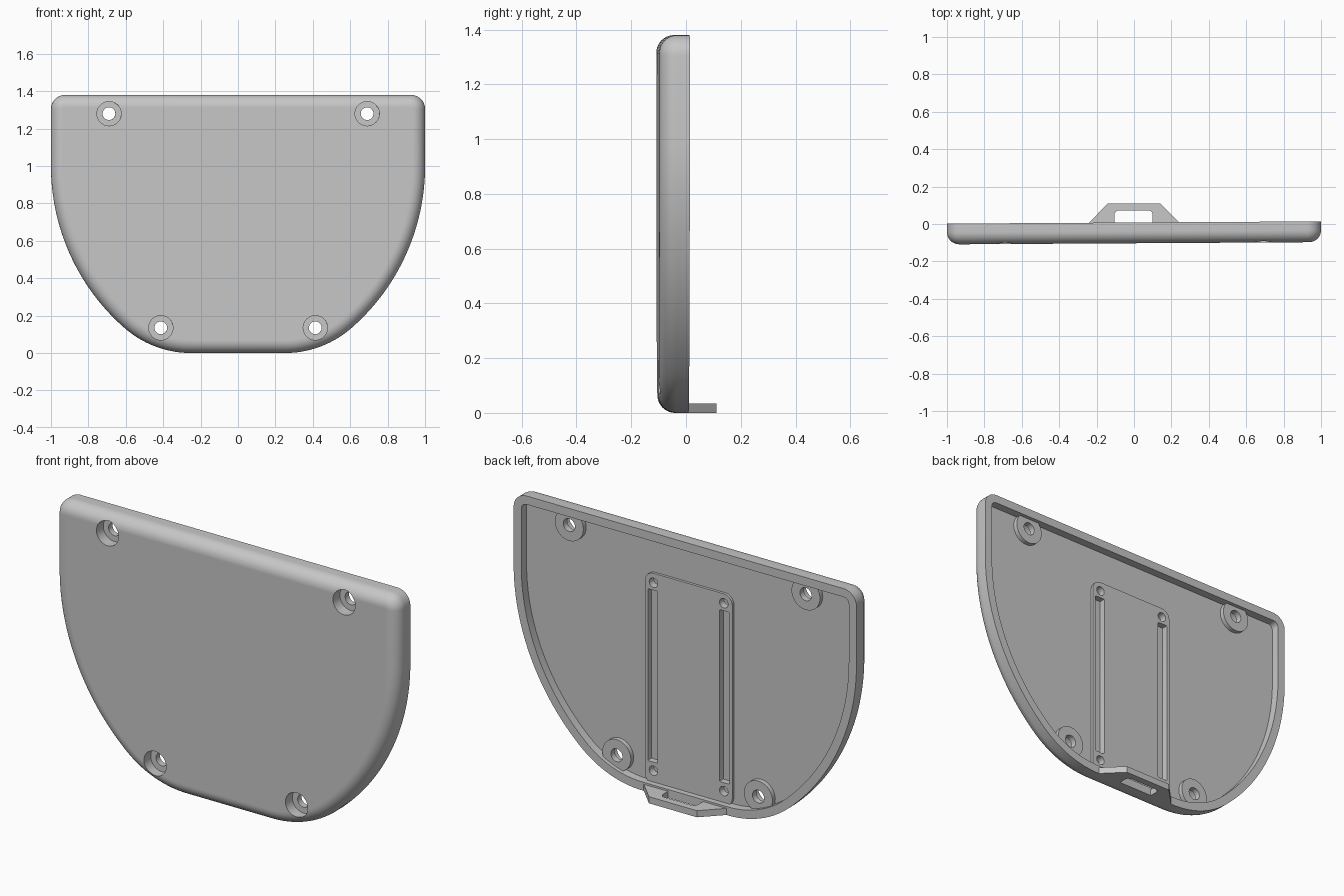
import bpy
import bmesh
from math import sin, cos, pi, atan2, radians

cube = bpy.data.objects.get("Cube")
if cube:
    bpy.data.objects.remove(cube, do_unlink=True)

FRONT, BACK, FLOOR = -0.103, 0.008, -0.036
FILLET = 0.065
TILT = 0.006

grey = bpy.data.materials.new("plain grey")
grey.use_nodes = True
grey.diffuse_color = (0.57, 0.57, 0.57, 1)
for node in grey.node_tree.nodes:
    if node.type == 'BSDF_PRINCIPLED':
        node.inputs["Base Color"].default_value = (0.57, 0.57, 0.57, 1)


def arc(cx, cy, r, a0, a1, n):
    return [(cx + r * cos(a0 + (a1 - a0) * i / n),
             cy + r * sin(a0 + (a1 - a0) * i / n)) for i in range(n + 1)]


def rounded_rect(x0, x1, y0, y1, r, n=6):
    pts = []
    for k, (cx, cy) in enumerate([(x1 - r, y1 - r), (x0 + r, y1 - r),
                                  (x0 + r, y0 + r), (x1 - r, y0 + r)]):
        pts += arc(cx, cy, r, k * pi / 2, (k + 1) * pi / 2, n)
    return pts


def circle(cx, cy, r, n=40):
    return arc(cx, cy, r, 0, 2 * pi, n)[:-1]


def loft(name, rings):
    """Skin a stack of equal-length rings and cap both ends."""
    bm = bmesh.new()
    loops = [[bm.verts.new(p) for p in ring] for ring in rings]
    for a, b in zip(loops, loops[1:]):
        for i in range(len(a)):
            j = (i + 1) % len(a)
            bm.faces.new((a[i], a[j], b[j], b[i]))
    bm.faces.new(loops[0])
    bm.faces.new(loops[-1])
    bmesh.ops.recalc_face_normals(bm, faces=bm.faces[:])
    mesh = bpy.data.meshes.new(name)
    bm.to_mesh(mesh)
    bm.free()
    mesh.materials.append(grey)
    obj = bpy.data.objects.new(name, mesh)
    bpy.context.collection.objects.link(obj)
    return obj


def prism_y(name, pts, y0, y1):
    return loft(name, [[(x, y, z) for x, z in pts] for y in (y0, y1)])


def prism_z(name, pts, z0, z1):
    return loft(name, [[(x, y, z) for x, y in pts] for z in (z0, z1)])


def boolean(obj, tool, operation):
    tool.hide_render = True
    mod = obj.modifiers.new("bool", 'BOOLEAN')
    mod.operation = operation
    mod.solver = 'EXACT'
    mod.object = tool
    bpy.context.view_layer.objects.active = obj
    bpy.ops.object.modifier_apply(modifier=mod.name)
    bpy.data.objects.remove(tool, do_unlink=True)


def finish(obj):
    bpy.ops.object.select_all(action='DESELECT')
    obj.select_set(True)
    bpy.context.view_layer.objects.active = obj
    bpy.ops.object.shade_smooth_by_angle(angle=radians(30))
    obj.rotation_euler.z = TILT


def outline(d):
    """Shield outline, moved inwards by d."""
    small, big, corner = 0.5417, 1.15, 0.075
    turn = atan2(small - 1, 0.4)
    half = arc(0.25, small, small - d, -pi / 2, turn, 14)
    half += arc(-0.15, 1, big - d, turn, 0, 32)[1:]
    half += arc(1 - corner, 1.38 - corner, corner - d, 0, pi / 2, 8)
    return half + [(-x, z) for x, z in reversed(half)]


# Cover shell: floor, rim, outer wall, rounded front edge
steps = [(0.045, FLOOR), (0.045, BACK), (0, BACK)]
steps += [(FILLET * (1 - cos(a)), FRONT + FILLET * (1 - sin(a)))
          for a in [i * pi / 20 for i in range(11)]]
steps.append((FILLET + 0.004, FRONT))
shell = loft("cover_shell", [[(x, y, z) for x, z in outline(d)] for d, y in steps])

# Raised mounting pad on the floor, with slots and blind pin holes
boolean(shell, prism_y("pad", rounded_rect(-0.255, 0.255, 0.03, 1.15, 0.05),
                       FLOOR - 0.02, -0.022), 'UNION')
for s in (1, -1):
    xs = sorted((s * 0.18, s * 0.238))
    boolean(shell, prism_y("slot", rounded_rect(*xs, 0.15, 1.06, 0.005, 2),
                           -0.055, 0.1), 'DIFFERENCE')
    for z in (0.105, 1.10):
        boolean(shell, prism_y("pin_hole", circle(s * 0.205, z, 0.025, 24),
                               -0.06, 0.1), 'DIFFERENCE')

# Screw bosses with counterbored holes
screws = [(s * x, z) for x, z in [(0.69, 1.28), (0.413, 0.135)] for s in (1, -1)]
for x, z in screws:
    boolean(shell, prism_y("boss", circle(x, z, 0.083), FLOOR - 0.02, -0.012), 'UNION')
for x, z in screws:
    boolean(shell, prism_y("counterbore", circle(x, z, 0.065), -0.2, -0.045), 'DIFFERENCE')
    boolean(shell, prism_y("screw_hole", circle(x, z, 0.034), -0.2, 0.1), 'DIFFERENCE')
finish(shell)

# Strap loop at the bottom of the back
loop = prism_z("strap_loop", [(-0.245, 0.004), (0.245, 0.004), (0.235, 0.014),
                              (0.14, 0.11), (-0.14, 0.11), (-0.235, 0.014)], 0, 0.035)
boolean(loop, prism_z("strap_slot", rounded_rect(-0.105, 0.1, -0.05, 0.073, 0.025),
                      -0.1, 0.1), 'DIFFERENCE')
finish(loop)
